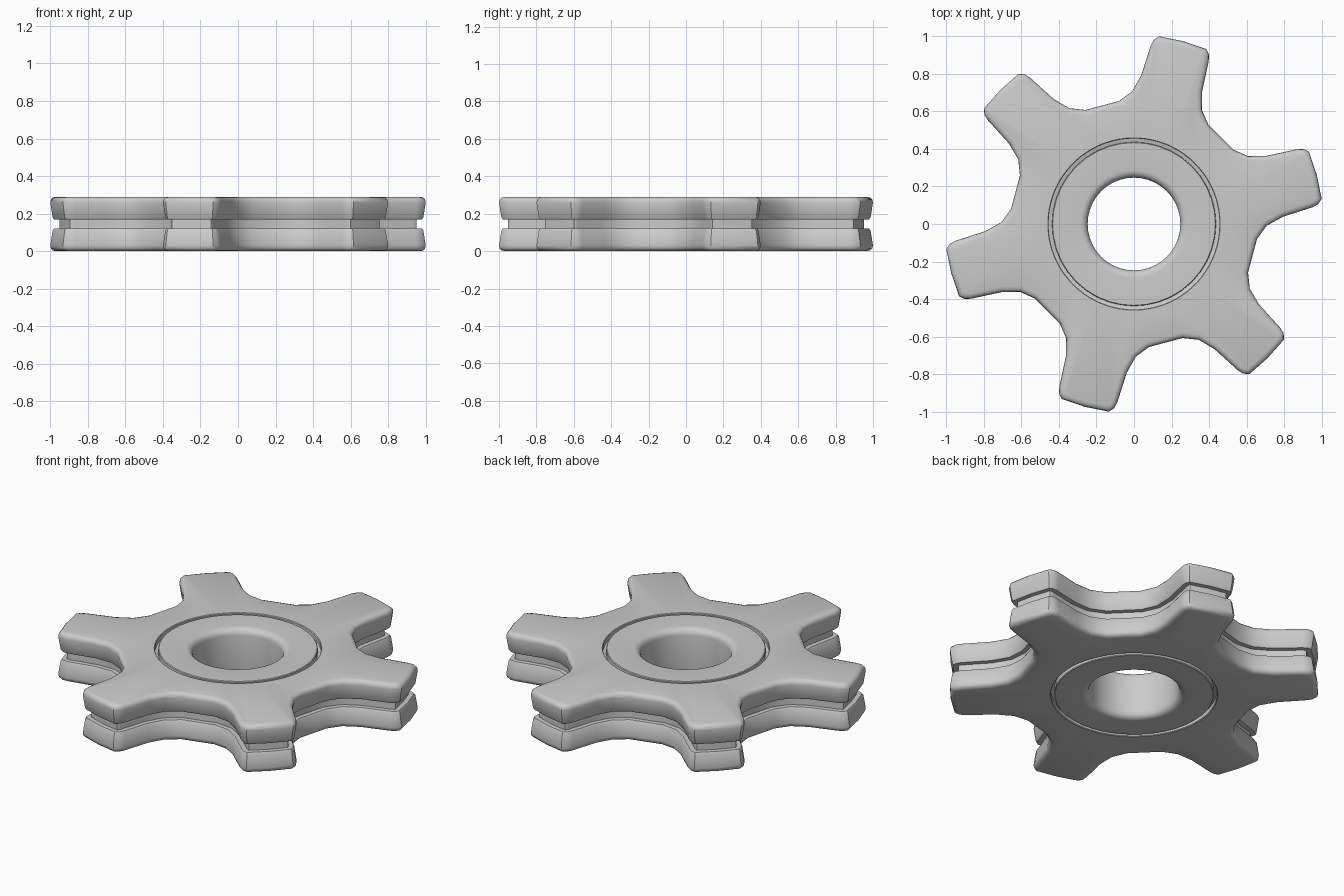
import bpy, bmesh, math
from mathutils import Vector

if "Cube" in bpy.data.objects:
    bpy.data.objects.remove(bpy.data.objects["Cube"])

H = 0.29   # total thickness


def mirrored(rows):
    """Rows listed for the upper half, continued as their mirror image below."""
    return rows + [(a, H - z, k) for a, z, k in reversed(rows)]


def loft(name, rings, closed):
    """Skin equal-length rings of points with quads."""
    bm = bmesh.new()
    vs = [[bm.verts.new(p) for p in ring] for ring in rings]
    n = len(vs[0])
    for k in range(len(vs) if closed else len(vs) - 1):
        a, b = vs[k], vs[(k + 1) % len(vs)]
        for i in range(n):
            j = (i + 1) % n
            bm.faces.new((a[i], a[j], b[j], b[i]))
    bmesh.ops.recalc_face_normals(bm, faces=bm.faces)
    # top faces must look upwards
    top = max(bm.faces, key=lambda f: f.calc_center_median().z)
    if top.normal.z < 0:
        bmesh.ops.reverse_faces(bm, faces=bm.faces)
    me = bpy.data.meshes.new(name)
    bm.to_mesh(me)
    bm.free()
    ob = bpy.data.objects.new(name, me)
    bpy.context.collection.objects.link(ob)
    bpy.ops.object.select_all(action='DESELECT')
    ob.select_set(True)
    bpy.context.view_layer.objects.active = ob
    bpy.ops.object.shade_smooth_by_angle(angle=math.radians(38))
    return ob


def circle(r, z, n, start=0.0):
    return [(r * math.cos(start + math.tau * i / n),
             r * math.sin(start + math.tau * i / n), z) for i in range(n)]


# Outline: half a tooth (radial, sideways), mirrored and repeated six times
half = [(0.612, 0.247), (0.68, 0.192), (0.775, 0.168), (0.94, 0.16),
        (0.975, 0.152), (1.0, 0.13)]
tooth = [(x, -y) for x, y in half] + [(1.008, 0)] + half[::-1]
outline = []
for k in range(6):
    a = math.radians(15 + 60 * k)
    c, s = math.cos(a), math.sin(a)
    outline += [Vector((x * c - y * s, x * s + y * c)) for x, y in tooth]
N = len(outline)


def inset(d, z):
    """Outline moved inwards by d, mitred at the corners."""
    pts = []
    for i, p in enumerate(outline):
        e1 = (p - outline[i - 1]).normalized()
        e2 = (outline[(i + 1) % N] - p).normalized()
        n1, n2 = Vector((-e1.y, e1.x)), Vector((-e2.y, e2.x))
        q = p + (n1 + n2) * (d / (1 + n1.dot(n2)))
        pts.append((q.x, q.y, z))
    return pts


# Gear body: two toothed plates with a slot between, and a ring groove near the hub
rows = mirrored([
    (0.436, 0.255, 'c'), (0.455, 0.26, 'c'), (0.455, H - 0.004, 'c'),
    (0.459, H, 'c'),
    (0.028, H, 'o'), (0.012, H - 0.005, 'o'), (0.003, H - 0.015, 'o'),
    (0.0, H - 0.03, 'o'), (0.005, 0.225, 'o'), (0.012, 0.18, 'o'),
    (0.018, 0.17, 'o'), (0.045, 0.17, 'o')])
first = math.atan2(outline[0].y, outline[0].x) + math.radians(-8)
loft('gear_body',
     [circle(a, z, N, first) if k == 'c' else inset(a, z) for a, z, k in rows],
     False)

# Hub: flush ring with a rounded bore
R = 0.04
fillet = [(0.247 + R - R * math.sin(t), H - R + R * math.cos(t), 'c')
          for t in (math.radians(18 * i) for i in range(6))]
hub = mirrored([(0.437, 0.25, 'c'), (0.437, H - 0.004, 'c'), (0.433, H, 'c')]
               + fillet)
loft('hub_ring', [circle(r, z, 40) for r, z, k in hub], False)
